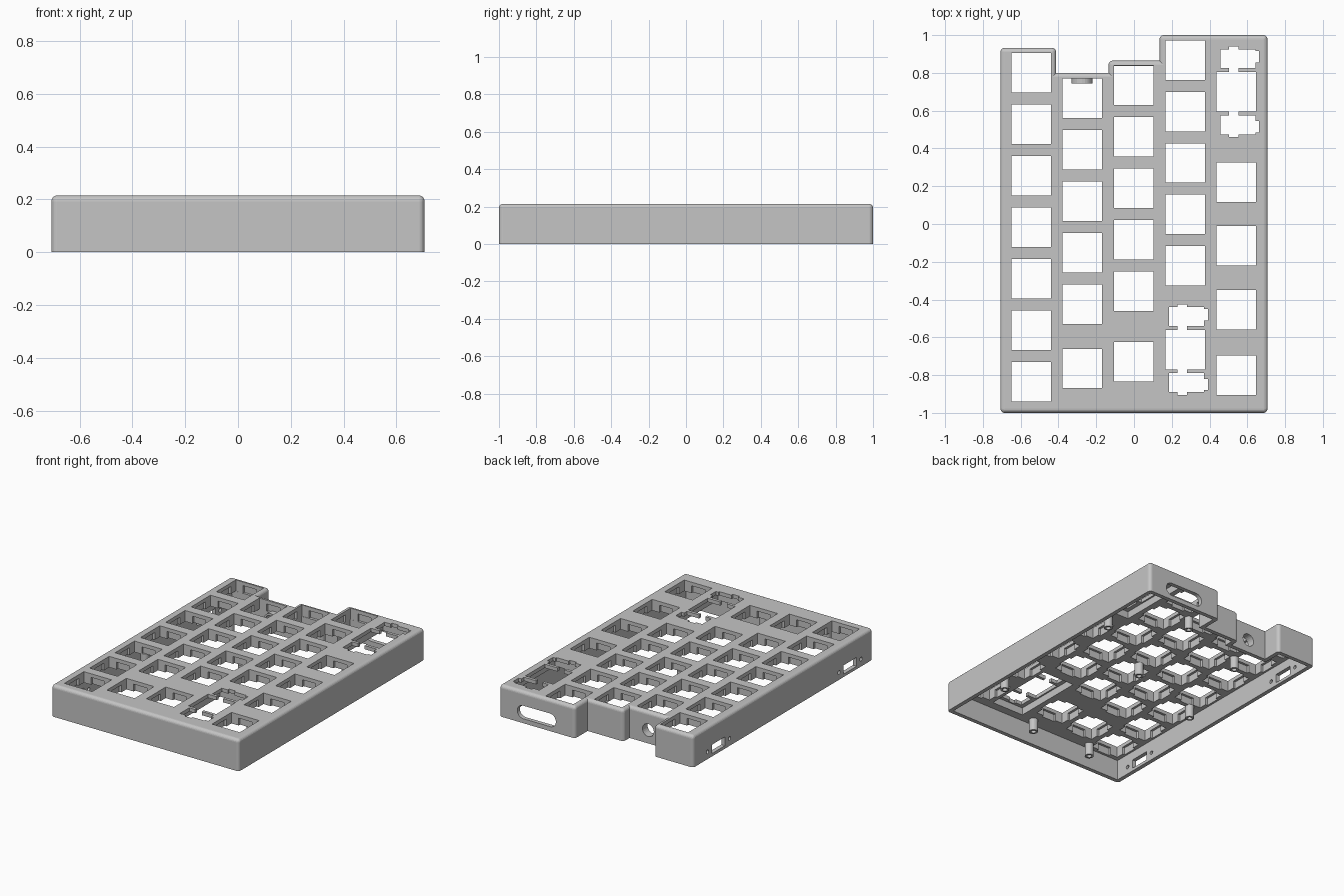
import bpy, bmesh
from math import cos, sin, pi
from mathutils import Matrix

if "Cube" in bpy.data.objects:
    bpy.data.objects.remove(bpy.data.objects["Cube"])

HALF_X, HEIGHT, CEILING, SKIN = 0.707, 0.215, 0.14, 0.19
ROUND, KEY = 0.022, 0.1045
SIDEWAYS_X = Matrix.Rotation(pi / 2, 4, 'Y')
SIDEWAYS_Y = Matrix.Rotation(pi / 2, 4, 'X')

grey = bpy.data.materials.new("matte grey")
grey.use_nodes = True
grey.diffuse_color = (0.56, 0.56, 0.56, 1)
grey.node_tree.nodes["Principled BSDF"].inputs["Base Color"].default_value = (0.56, 0.56, 0.56, 1)


def loft(bm, layers, matrix=None):
    """Skin a stack of (outline, height) layers and cap both ends."""
    rings = [[bm.verts.new((x, y, z)) for x, y in pts] for pts, z in layers]
    n = len(rings[0])
    bm.faces.new(rings[0][::-1])
    bm.faces.new(rings[-1])
    for a, b in zip(rings, rings[1:]):
        for i in range(n):
            j = (i + 1) % n
            bm.faces.new((a[i], a[j], b[j], b[i]))
    if matrix:
        bmesh.ops.transform(bm, matrix=matrix, verts=[v for r in rings for v in r])


def prism(bm, pts, z0, z1, matrix=None):
    loft(bm, [(pts, z0), (pts, z1)], matrix)


def box(bm, x0, x1, y0, y1, z0, z1):
    prism(bm, [(x0, y0), (x1, y0), (x1, y1), (x0, y1)], z0, z1)


def circle(r, n=24):
    return [(r * cos(2 * pi * i / n), r * sin(2 * pi * i / n)) for i in range(n)]


def make(name, bm):
    bmesh.ops.recalc_face_normals(bm, faces=bm.faces)
    mesh = bpy.data.meshes.new(name)
    bm.to_mesh(mesh)
    bm.free()
    mesh.materials.append(grey)
    ob = bpy.data.objects.new(name, mesh)
    bpy.context.collection.objects.link(ob)
    return ob


def carve(ob, *cutters):
    """Subtract the cutters and keep the plain result."""
    for c in cutters:
        mod = ob.modifiers.new("cut", 'BOOLEAN')
        mod.operation, mod.solver, mod.object = 'DIFFERENCE', 'EXACT', c
    bpy.context.view_layer.update()
    dg = bpy.context.evaluated_depsgraph_get()
    mesh = bpy.data.meshes.new_from_object(ob.evaluated_get(dg))
    ob.modifiers.clear()
    ob.data = mesh


def outline(d):
    """Stepped case outline, inset by d."""
    x = HALF_X - d
    return [(-x, d - 1), (x, d - 1), (x, 1 - d), (0.135 + d, 1 - d),
            (0.135 + d, 0.865 - d), (d - 0.135, 0.865 - d),
            (d - 0.135, 0.8 - d), (-0.412 - d, 0.8 - d),
            (-0.412 - d, 0.932 - d), (-x, 0.932 - d)]


def rounded_outline(d):
    """Inset outline whose outward corners are arcs; values are starting quarter turns."""
    turns = {0: 2, 1: 3, 2: 0, 3: 1, 5: 1, 8: 0, 9: 1}
    r = max(ROUND - d, 0.0008)
    pts = []
    for i, (sharp, centre) in enumerate(zip(outline(d), outline(d + r))):
        if i in turns:
            for k in range(6):
                a = (turns[i] + k / 5) * pi / 2
                pts.append((centre[0] + r * cos(a), centre[1] + r * sin(a)))
        else:
            pts.append(sharp)
    return pts


# Key layout: column x and row centres
columns = {
    -0.545: [0.80 - 0.2725 * i for i in range(7)],
    -0.274: [0.665 - 0.2725 * i for i in range(5)] + [-0.765],
    -0.002: [0.735 - 0.2725 * i for i in range(5)] + [-0.73],
    0.271: [0.868 - 0.2725 * i for i in range(5)],
    0.542: [0.22, -0.115, -0.455, -0.80],
}
keys = [(x, y) for x, ys in columns.items() for y in ys]
long_keys = [(0.271, -0.665), (0.542, 0.70)]

# Long key opening: square centre with a stabiliser pocket at each end
half = [(KEY, KEY), (.01, KEY), (.01, .125), (.10, .125), (.10, .155), (.12, .155),
        (.12, .215), (.10, .215), (.10, .225), (.01, .225), (.01, .24), (-.04, .24),
        (-.04, .225), (-.085, .225), (-.085, .125), (-.04, .125), (-.04, KEY), (-KEY, KEY)]
long_profile = half + [(x, -y) for x, y in reversed(half)]

# Case shell with rounded top edge and corners
bm = bmesh.new()
layers = [(rounded_outline(0), 0)]
for k in range(6):
    a = k / 5 * pi / 2
    layers.append((rounded_outline(ROUND * (1 - cos(a))), HEIGHT - ROUND + ROUND * sin(a)))
loft(bm, layers)
case = make("case_shell", bm)

# Cavity cutter
bm = bmesh.new()
prism(bm, outline(0.028), -0.1, CEILING)
cavity = make("cavity_cutter", bm)

# Key opening cutter
bm = bmesh.new()
for x, y in keys:
    box(bm, x - KEY, x + KEY, y - KEY, y + KEY, CEILING - 0.002, 0.3)
for x, y in long_keys:
    prism(bm, long_profile, CEILING - 0.002, 0.3, Matrix.Translation((x, y, 0)))
openings = make("opening_cutter", bm)

# Clip pockets under the top skin: a cross at each key, a wide recess at each long key
bm = bmesh.new()
arm, w = KEY + 0.016, 0.05
cross = [(arm, w), (w, w), (w, arm), (-w, arm), (-w, w), (-arm, w)]
cross += [(x, -y) for x, y in reversed(cross)]
for x, y in keys:
    prism(bm, cross, CEILING - 0.002, SKIN, Matrix.Translation((x, y, 0)))
for x, y in long_keys:
    box(bm, x - 0.115, x + 0.128, y - 0.25, y + 0.25, CEILING - 0.002, SKIN)
pockets = make("pocket_cutter", bm)

# Port cutter: side sockets with screw holes, rear slot, round jack hole
bm = bmesh.new()
for y in (0.66, -0.755):
    box(bm, -0.75, -0.67, y - 0.07, y + 0.07, 0.02, 0.08)
    for dy in (-0.118, 0.118):
        prism(bm, circle(0.013, 16), -0.04, 0.04,
              Matrix.Translation((-0.705, y + dy, 0.05)) @ SIDEWAYS_X)
slot = [(x + (0.1 if x > 1e-6 or (abs(x) < 1e-6 and y < 0) else -0.1), y) for x, y in circle(0.045, 32)]
prism(bm, slot, -0.06, 0.06, Matrix.Translation((0.425, 1, 0.075)) @ SIDEWAYS_Y)
prism(bm, circle(0.043), -0.07, 0.06, Matrix.Translation((-0.275, 0.79, 0.09)) @ SIDEWAYS_Y)
ports = make("port_cutter", bm)

# Screw posts
posts_at = [(0.06, -0.92), (-0.41, -0.93), (-0.59, -0.155), (0.0, 0.05),
            (-0.41, 0.5), (0.54, 0.39), (0.135, 0.70), (0.54, -0.63)]
bm, holes = bmesh.new(), bmesh.new()
for x, y in posts_at:
    spot = Matrix.Translation((x, y, 0))
    prism(bm, circle(0.028), 0.055, CEILING + 0.003, spot)
    prism(holes, circle(0.016, 16), 0.0, 0.13, spot)
posts = make("screw_posts", bm)
post_holes = make("post_hole_cutter", holes)

# Collar behind the round jack hole
bm = bmesh.new()
prism(bm, circle(0.056), -0.01, 0.035, Matrix.Translation((-0.275, 0.78, 0.09)) @ SIDEWAYS_Y)
collar = make("jack_collar", bm)

carve(case, cavity, openings, pockets, ports)
carve(posts, post_holes)
carve(collar, ports)

for cutter in (cavity, openings, pockets, ports, post_holes):
    bpy.data.objects.remove(cutter)
